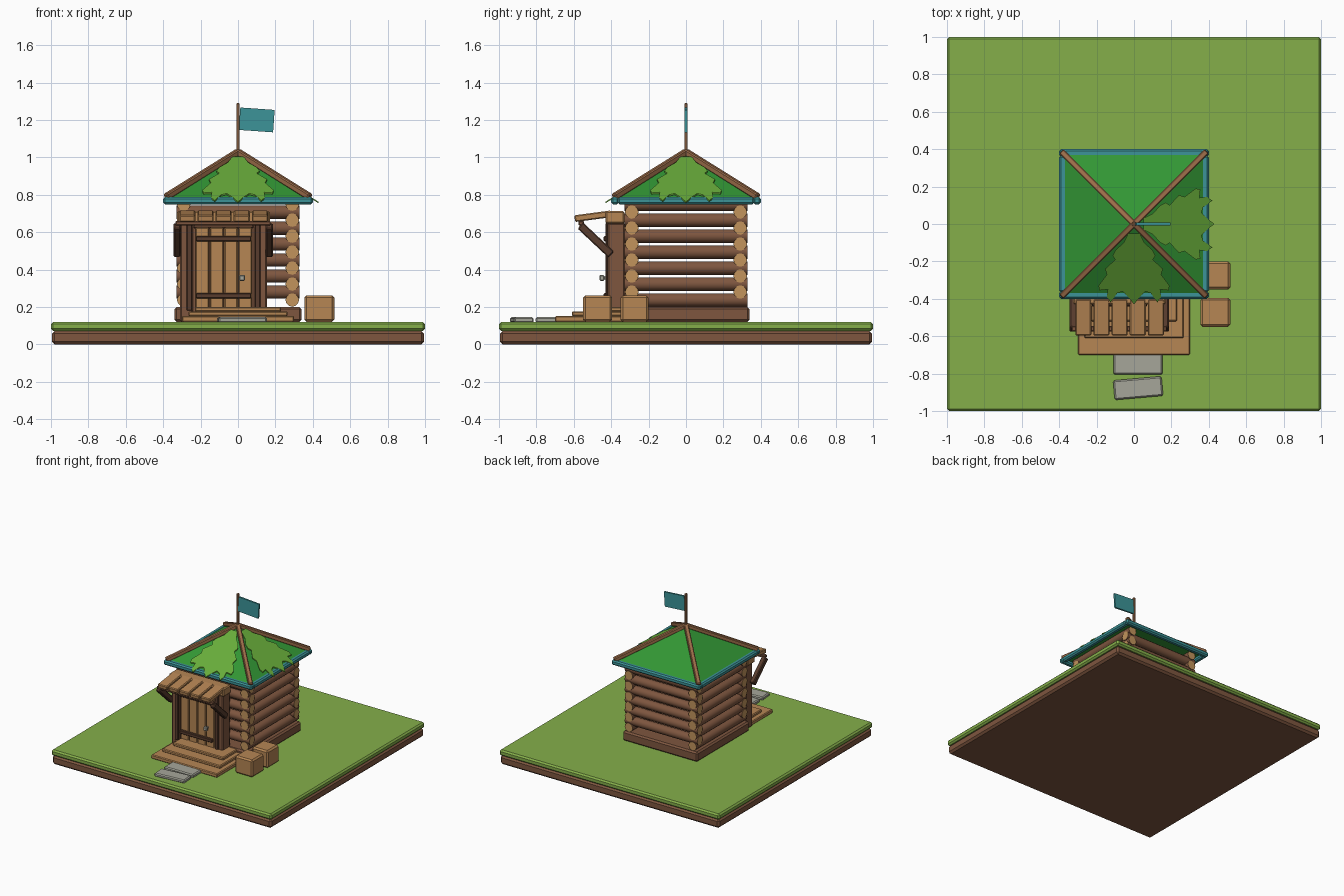
import bpy, bmesh, math
from mathutils import Vector, Matrix

if "Cube" in bpy.data.objects:
    bpy.data.objects.remove(bpy.data.objects["Cube"])


def material(name, r, g, b):
    lin = [((c / 255 + 0.055) / 1.055) ** 2.4 for c in (r, g, b)]
    m = bpy.data.materials.new(name)
    m.diffuse_color = (*lin, 1)
    m.use_nodes = True
    m.node_tree.nodes["Principled BSDF"].inputs["Base Color"].default_value = m.diffuse_color
    return m


GRASS = material("grass green", 133, 175, 74)
BROWN = material("log brown", 126, 86, 63)
DARK = material("dark brown", 88, 60, 45)
TAN = material("plank tan", 182, 134, 84)
RIDGE = material("ridge brown", 158, 110, 74)
ENDS = material("log end tan", 194, 148, 92)
TEAL = material("teal", 60, 148, 152)
ROOF = material("roof green", 50, 150, 52)
LEAF = material("leaf green", 104, 172, 58)
STONE = material("stone grey", 166, 166, 154)


def finish(name, bm, *mats):
    bmesh.ops.recalc_face_normals(bm, faces=bm.faces)
    me = bpy.data.meshes.new(name)
    bm.to_mesh(me)
    bm.free()
    for m in mats:
        me.materials.append(m)
    ob = bpy.data.objects.new(name, me)
    bpy.context.collection.objects.link(ob)
    return ob


def box(name, x, y, z, mat, bevel=0.008, rot=None):
    """Bevelled box from (min, max) ranges, optionally turned about its centre."""
    bm = bmesh.new()
    bmesh.ops.create_cube(bm, size=1)
    size = [r[1] - r[0] for r in (x, y, z)]
    bmesh.ops.scale(bm, vec=size, verts=bm.verts)
    if bevel:
        bmesh.ops.bevel(bm, geom=bm.edges[:], offset=bevel, segments=1, affect='EDGES')
    ob = finish(name, bm, mat)
    ob.location = [(r[0] + r[1]) / 2 for r in (x, y, z)]
    if rot:
        ob.rotation_euler = rot
    return ob


def beam(name, a, b, width, height, mat, bevel=0.006):
    """Bevelled square beam between two points."""
    a, b = Vector(a), Vector(b)
    d = b - a
    h = d.length / 2
    ob = box(name, (-width / 2, width / 2), (-height / 2, height / 2), (-h, h), mat, bevel)
    ob.location = (a + b) / 2
    ob.rotation_euler = d.to_track_quat('Z', 'Y').to_euler()
    return ob


def log(name, axis, side, z, half=0.33, r=0.036):
    """Round log with pale cut ends, lying along axis 'X' or 'Y'."""
    bm = bmesh.new()
    bmesh.ops.create_cone(bm, cap_ends=True, segments=12, radius1=r, radius2=r, depth=2 * half)
    for f in bm.faces:
        f.material_index = 1 if abs(f.normal.z) > 0.9 else 0
    turn = Matrix.Rotation(math.pi / 2, 4, 'Y' if axis == 'X' else 'X')
    bmesh.ops.transform(bm, matrix=turn, verts=bm.verts)
    ob = finish(name, bm, BROWN, ENDS)
    ob.location = (0, side, z) if axis == 'X' else (side, 0, z)
    bpy.ops.object.select_all(action='DESELECT')
    ob.select_set(True)
    bpy.context.view_layer.objects.active = ob
    bpy.ops.object.shade_smooth_by_angle(angle=math.radians(40))


# Ground slab
box("soil", (-0.995, 0.995), (-0.995, 0.995), (0, 0.072), BROWN, 0.015)
box("grass", (-1, 1), (-1, 1), (0.072, 0.12), GRASS, 0.012)

# Cabin walls: crossing rows of logs on a plinth
box("plinth", (-0.34, 0.34), (-0.34, 0.34), (0.12, 0.2), BROWN, 0.012)
for s in (-0.29, 0.29):
    for i in range(7):
        log("side_log", 'Y', s, 0.237 + i * 0.0855)
    for i in range(6):
        log("cross_log", 'X', s, 0.28 + i * 0.0855)

# Roof pyramid
bm = bmesh.new()
R, EAVE, APEX = 0.385, 0.775, 1.02
base = [bm.verts.new((x * R, y * R, EAVE)) for x, y in ((-1, -1), (1, -1), (1, 1), (-1, 1))]
top = bm.verts.new((0, 0, APEX))
bm.faces.new(base)
for i in range(4):
    bm.faces.new((base[i], base[(i + 1) % 4], top))
finish("roof", bm, ROOF)

# Eave trim and ridge beams
for s in (-1, 1):
    edge = sorted((s * 0.36, s * 0.4))
    box("eave_trim", (-0.4, 0.4), edge, (0.748, 0.788), TEAL, 0.01)
    box("eave_trim", edge, (-0.365, 0.365), (0.748, 0.788), TEAL, 0.01)
    for t in (-1, 1):
        beam("ridge_beam", (s * 0.385, t * 0.385, 0.788), (0, 0, 1.028), 0.034, 0.034, RIDGE)

# Jagged leaf clusters lying on the front and right slopes
half = [(0.03, 0.05), (0.055, 0.1), (0.10, 0.14), (0.115, 0.17), (0.10, 0.19), (0.155, 0.24),
        (0.145, 0.27), (0.19, 0.33), (0.185, 0.355), (0.14, 0.35), (0.145, 0.39), (0.125, 0.42),
        (0.09, 0.37), (0.06, 0.36), (0.03, 0.39)]
outline = half + [(0, 0.43)] + [(-x, d) for x, d in reversed(half)]
for angle in (0, math.pi / 2):
    bm = bmesh.new()
    face = bm.faces.new([bm.verts.new((x, -d, 1.036 - 0.636 * d)) for x, d in outline])
    ext = bmesh.ops.extrude_face_region(bm, geom=[face])
    moved = [v for v in ext["geom"] if isinstance(v, bmesh.types.BMVert)]
    bmesh.ops.translate(bm, vec=(0, 0, -0.008), verts=moved)
    bmesh.ops.triangulate(bm, faces=[f for f in bm.faces if len(f.verts) > 4])
    finish("leaf_cluster", bm, LEAF).rotation_euler.z = angle

# Flag
box("flag_pole", (-0.009, 0.009), (-0.009, 0.009), (1.0, 1.29), RIDGE, 0.004)
box("flag", (0.008, 0.192), (-0.007, 0.007), (1.14, 1.26), TEAL, 0, (0, math.radians(4), 0))

# Door frame
box("frame_back", (-0.3, 0.145), (-0.39, -0.3), (0.13, 0.64), BROWN)
for a, b in ((-0.31, -0.24), (0.085, 0.155)):
    box("frame_post", (a, b), (-0.42, -0.325), (0.12, 0.65), BROWN)
for a, b in ((-0.275, -0.245), (0.09, 0.12)):
    box("post_strip", (a, b), (-0.43, -0.41), (0.18, 0.65), DARK, 0.004)
box("door_header", (-0.24, 0.085), (-0.42, -0.33), (0.62, 0.65), BROWN)

# Plank door with cross bars and handle
for i in range(4):
    x = -0.228 + i * 0.077
    box("door_plank", (x, x + 0.073), (-0.42, -0.38), (0.19, 0.625), TAN, 0.006)
for z in (0.26, 0.565):
    box("door_bar", (-0.225, 0.07), (-0.44, -0.415), (z - 0.014, z + 0.014), DARK, 0.004)
box("door_handle", (0.005, 0.037), (-0.463, -0.437), (0.34, 0.371), STONE, 0.005)
box("handle_stem", (0.014, 0.028), (-0.44, -0.415), (0.348, 0.363), STONE, 0)

# Awning with braces
box("awning_beam", (-0.325, 0.17), (-0.43, -0.33), (0.645, 0.712), TAN)
for i in range(5):
    x = -0.315 + i * 0.097
    beam("awning_plank", (x + 0.044, -0.595, 0.672), (x + 0.044, -0.4, 0.698), 0.086, 0.036, TAN)
for x in (-0.325, 0.167):
    beam("awning_brace", (x, -0.565, 0.635), (x, -0.4, 0.48), 0.038, 0.044, DARK)
box("awning_rail", (-0.335, 0.175), (-0.575, -0.545), (0.635, 0.66), BROWN, 0.005)

# Steps, narrowing upward
for w, y, z0, z1 in ((0.3, -0.7, 0.12, 0.152), (0.265, -0.61, 0.15, 0.176), (0.23, -0.52, 0.174, 0.2)):
    box("step", (-w, w), (y, -0.335), (z0, z1), TAN, 0.006)

# Crates
box("front_crate", (0.355, 0.515), (-0.55, -0.395), (0.12, 0.262), TAN, 0.012)
box("back_crate", (0.37, 0.515), (-0.35, -0.2), (0.12, 0.262), TAN, 0.012)

# Path stones
box("path_stone", (-0.11, 0.153), (-0.805, -0.69), (0.115, 0.145), STONE, 0.008)
box("path_stone", (-0.108, 0.152), (-0.93, -0.825), (0.115, 0.145), STONE, 0.008, (0, 0, math.radians(5)))
